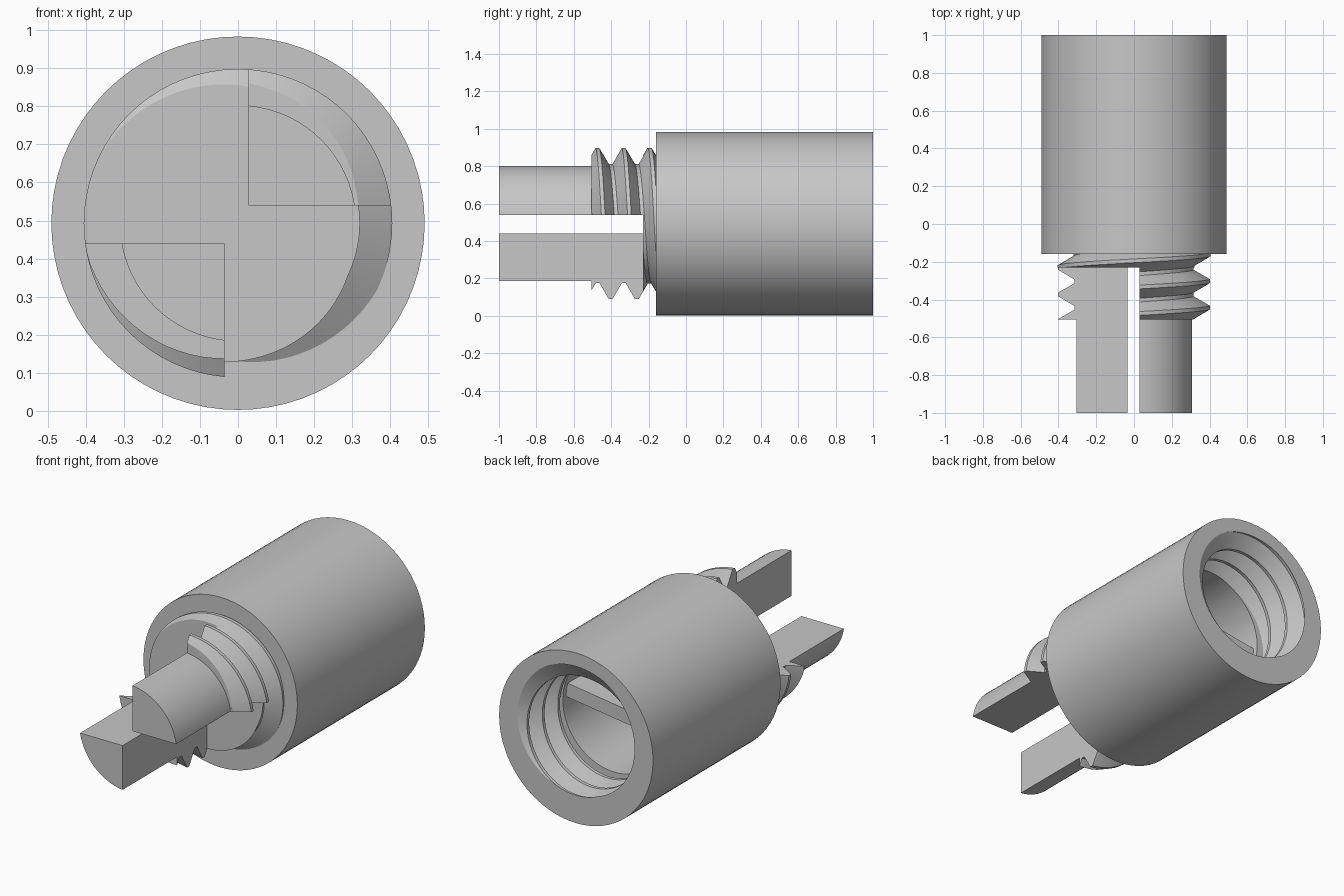
import bpy, bmesh, math
from mathutils import Matrix

cube = bpy.data.objects.get("Cube")
if cube:
    bpy.data.objects.remove(cube)

SEG = 72          # sides of every round part
PITCH = 0.14
AXIS_Z = 0.493    # height of the long axis

grey = bpy.data.materials.new("plain grey")
grey.use_nodes = True
grey.diffuse_color = (0.57, 0.57, 0.57, 1)
grey.node_tree.nodes["Principled BSDF"].inputs["Base Color"].default_value = grey.diffuse_color


def finish(name, bm):
    bmesh.ops.recalc_face_normals(bm, faces=bm.faces)
    mesh = bpy.data.meshes.new(name)
    bm.to_mesh(mesh)
    bm.free()
    mesh.materials.append(grey)
    obj = bpy.data.objects.new(name, mesh)
    bpy.context.collection.objects.link(obj)
    return obj


def box(name, x, y, z, tilt=0):
    bm = bmesh.new()
    bmesh.ops.create_cube(bm, size=1)
    size = [b - a for a, b in (x, y, z)]
    mid = [(a + b) / 2 for a, b in (x, y, z)]
    place = Matrix.Translation(mid) @ Matrix.Rotation(tilt, 4, 'Y') @ Matrix.Diagonal((*size, 1))
    bmesh.ops.transform(bm, matrix=place, verts=bm.verts)
    return finish(name, bm)


def rod(name, plain, thread=None):
    """Capped round solid along y: plain (y, r) rings, then an optional screw thread."""
    bm = bmesh.new()
    columns = []
    for i in range(SEG + 1):
        turn = i / SEG
        points = list(plain)
        if thread:
            start, end, root, crest, phase = thread
            shift = phase + PITCH * turn
            first = math.floor((start - phase) / PITCH) - 2
            last = math.ceil((end - phase) / PITCH) + 2
            for k in range(first, last):
                for step in (-0.01, 0.01, 0.06, 0.08):
                    y = min(max(shift + k * PITCH + step, start), end)
                    gap = abs((y - shift + PITCH / 2) % PITCH - PITCH / 2)
                    rise = min(max((0.06 - gap) / 0.05, 0), 1)
                    points.append((y, root + (crest - root) * rise))
        a = math.tau * turn
        columns.append([bm.verts.new((r * math.sin(a), y, AXIS_Z + r * math.cos(a)))
                        for y, r in points])
    for left, right in zip(columns, columns[1:]):
        for j in range(len(left) - 1):
            bm.faces.new((left[j], left[j + 1], right[j + 1], right[j]))
    bmesh.ops.remove_doubles(bm, verts=bm.verts, dist=0.00005)
    bmesh.ops.holes_fill(bm, edges=[e for e in bm.edges if e.is_boundary], sides=0)
    return finish(name, bm)


def cut(target, cutter):
    mod = target.modifiers.new("cut", 'BOOLEAN')
    mod.operation = 'DIFFERENCE'
    mod.solver = 'EXACT'
    mod.object = cutter
    bpy.context.view_layer.objects.active = target
    bpy.ops.object.modifier_apply(modifier=mod.name)
    bpy.data.objects.remove(cutter)


# Sleeve with a threaded mouth and a plain blind bore
sleeve = rod("sleeve", [(-0.16, 0.49), (1.0, 0.49)])
cut(sleeve, rod("bore_cutter", [(0.14, 0.33), (0.65, 0.33)], (0.65, 1.05, 0.33, 0.412, 1.0)))

# Key bar across the bottom of the bore
key_bar = box("key_bar", (-0.36, 0.36), (0.1, 0.62),
              (AXIS_Z - 0.04, AXIS_Z + 0.04), math.radians(-8))

# Threaded plug, cut into two opposite quarter prongs
prongs = rod("threaded_prongs", [(-1.0, 0.31), (-0.505, 0.31)],
             (-0.505, -0.15, 0.32, 0.405, -0.475))
cut(prongs, box("upper_cutter", (-1, 0.028), (-1.2, -0.23), (0.44, 2)))
cut(prongs, box("lower_cutter", (-0.035, 1), (-1.2, -0.23), (-1, 0.54)))

# Smooth round surfaces, sharp edges
bpy.ops.object.select_all(action='DESELECT')
for obj in (sleeve, key_bar, prongs):
    obj.select_set(True)
bpy.context.view_layer.objects.active = sleeve
bpy.ops.object.shade_smooth_by_angle(angle=math.radians(25))
